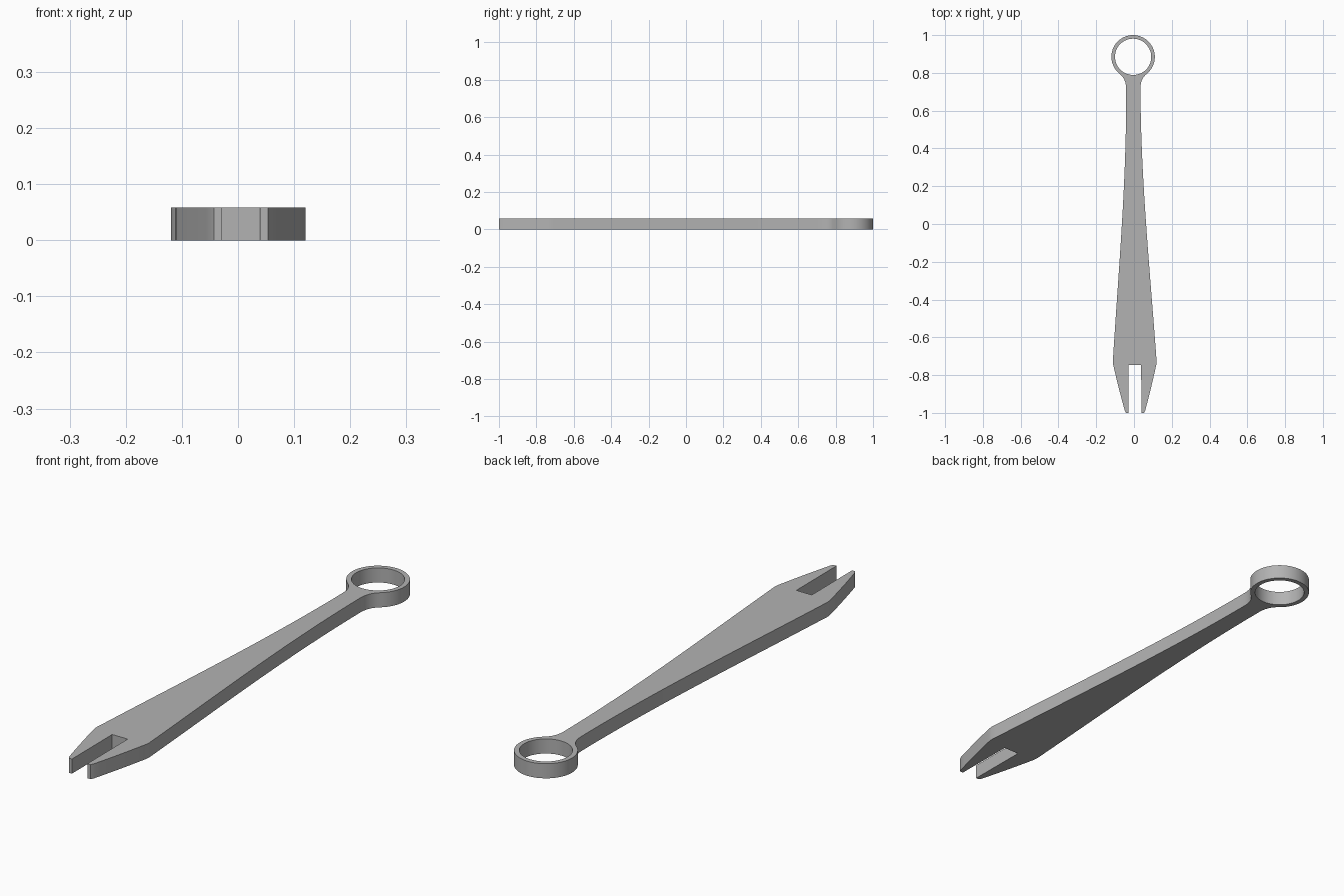
import bpy
from math import cos, sin, radians
from mathutils import Vector
from mathutils.geometry import interpolate_bezier

THICK = 0.058
RING_Y, RING_R, HOLE_R = 0.885, 0.115, 0.096
SLOT_HALF, SLOT_END = 0.034, -0.746

cube = bpy.data.objects.get("Cube")
if cube:
    bpy.data.objects.remove(cube, do_unlink=True)

steel = bpy.data.materials.new("grey_steel")
steel.use_nodes = True
colour = (0.45, 0.45, 0.45, 1)
steel.diffuse_color = colour
steel.node_tree.nodes["Principled BSDF"].inputs["Base Color"].default_value = colour


def bezier(a, b, c, d, count):
    return [(p.x, p.y) for p in interpolate_bezier(Vector(a), Vector(b), Vector(c), Vector(d), count)]


def arc(radius, start, end, count):
    angles = [radians(start + (end - start) * i / count) for i in range(count + 1)]
    return [(radius * cos(a), RING_Y + radius * sin(a)) for a in angles]


def lean(p):
    # The long axis leans slightly to one side
    return (p[0] - 0.0053 * p[1], p[1])


# Half outline: slot, jaw, handle flank, fillet into the ring
ring = arc(RING_R, -51.5, 90, 28)
half = [(SLOT_HALF, SLOT_END), (SLOT_HALF, -1), (0.048, -1)]
half += bezier((0.054, -0.988), (0.078, -0.9), (0.1, -0.81), (0.114, -0.745), 10)
half += [(0.116, -0.728)]
half += bezier((0.114, -0.7), (0.082, -0.23), (0.038, 0.23), (0.038, 0.7), 24)
half += bezier((0.038, 0.72), (0.039, 0.76), (0.054, 0.78), ring[0], 8)
half += ring[1:]
outline = half + [(-x, y) for x, y in reversed(half[:-1])]
hole = arc(HOLE_R, 0, 360, 56)[:-1]

# Filled flat profile with thickness
curve = bpy.data.curves.new("wrench_body", "CURVE")
curve.dimensions = "2D"
curve.fill_mode = "BOTH"
curve.extrude = THICK / 2
for points in (outline, hole):
    spline = curve.splines.new("POLY")
    spline.points.add(len(points) - 1)
    for target, p in zip(spline.points, points):
        target.co = (*lean(p), 0, 1)
    spline.use_cyclic_u = True
curve.materials.append(steel)

body = bpy.data.objects.new("wrench_body", curve)
body.location.z = THICK / 2
bpy.context.collection.objects.link(body)
bpy.ops.object.select_all(action="DESELECT")
body.select_set(True)
bpy.context.view_layer.objects.active = body
bpy.ops.object.convert(target="MESH")

# Join caps to walls and smooth the rounded sides
body = bpy.context.object
weld = body.modifiers.new("weld", "WELD")
weld.merge_threshold = 0.0001
bpy.ops.object.modifier_apply(modifier=weld.name)
bpy.ops.object.shade_smooth_by_angle(angle=radians(30))
